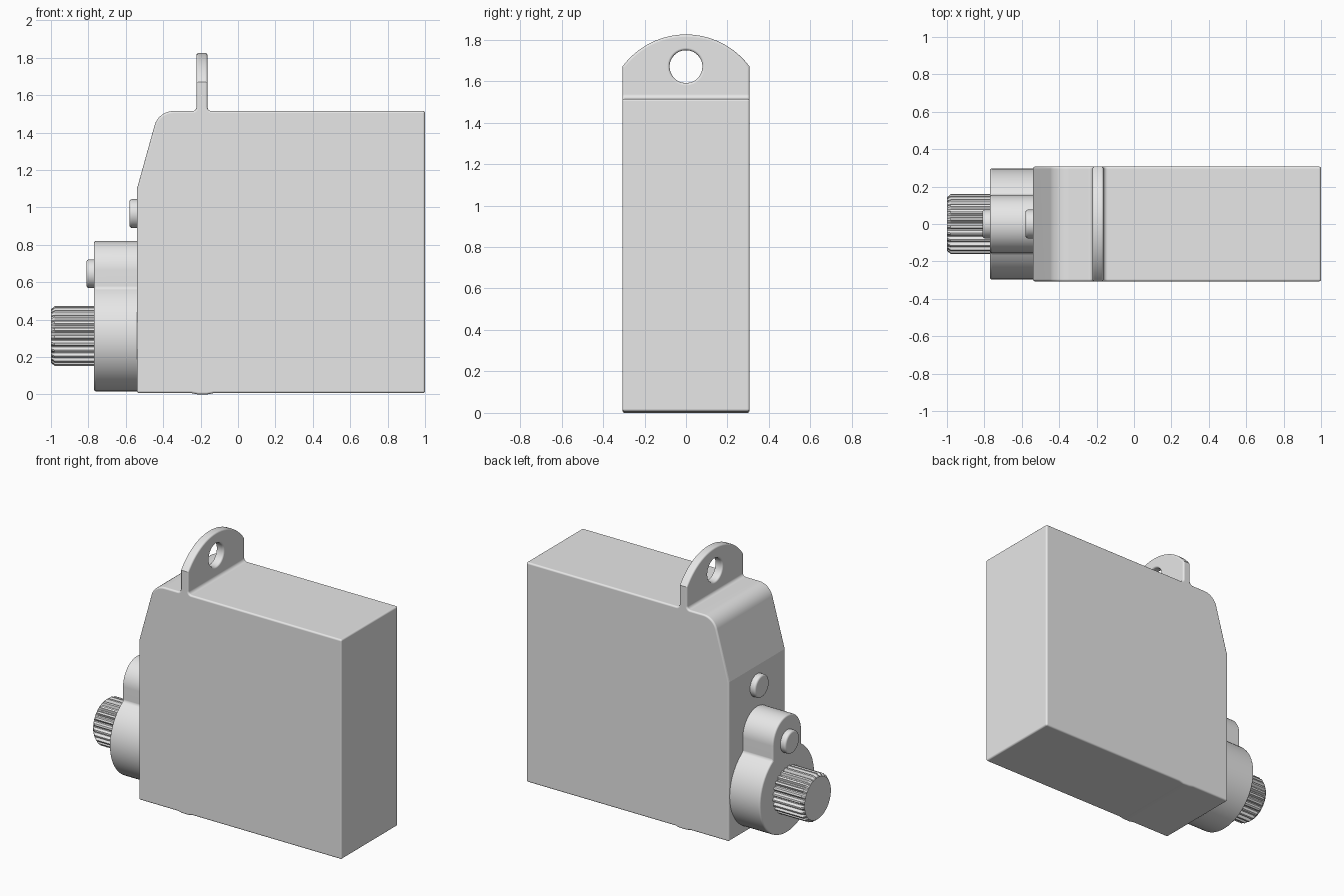
import bpy, bmesh
from math import sin, cos, pi, radians, asin, acos

cube = bpy.data.objects.get("Cube")
if cube:
    bpy.data.objects.remove(cube, do_unlink=True)

grey = bpy.data.materials.new("plain grey")
grey.use_nodes = True
grey.diffuse_color = (0.8, 0.8, 0.8, 1)
grey.node_tree.nodes["Principled BSDF"].inputs["Base Color"].default_value = (0.8, 0.8, 0.8, 1)


def arc(cu, cv, r, a0, a1, n):
    """Points on an arc, angles in radians."""
    return [(cu + r * cos(a0 + (a1 - a0) * i / n),
             cv + r * sin(a0 + (a1 - a0) * i / n)) for i in range(n + 1)]


def circle(cv, r, n=48):
    return arc(0, cv, r, 0, 2 * pi, n)[:-1]


def loft(name, sections, axis):
    """Skin equal-length outlines placed at positions along x or y."""
    bm = bmesh.new()
    rings = []
    for t, outline in sections:
        rings.append([bm.verts.new((t, u, v) if axis == "x" else (u, t, v))
                      for u, v in outline])
    for a, b in zip(rings, rings[1:]):
        for i in range(len(a)):
            j = (i + 1) % len(a)
            bm.faces.new((a[i], a[j], b[j], b[i]))
    bm.faces.new(rings[0])
    bm.faces.new(rings[-1])
    bmesh.ops.recalc_face_normals(bm, faces=bm.faces)
    mesh = bpy.data.meshes.new(name)
    bm.to_mesh(mesh)
    bm.free()
    mesh.materials.append(grey)
    ob = bpy.data.objects.new(name, mesh)
    bpy.context.collection.objects.link(ob)
    return ob


def select(ob):
    bpy.ops.object.select_all(action="DESELECT")
    ob.select_set(True)
    bpy.context.view_layer.objects.active = ob


def boolean(ob, cutter, operation):
    mod = ob.modifiers.new("cut", "BOOLEAN")
    mod.object, mod.operation, mod.solver = cutter, operation, "EXACT"
    select(ob)
    bpy.ops.object.modifier_apply(modifier=mod.name)
    bpy.data.objects.remove(cutter, do_unlink=True)


def finish(ob, bevel=0):
    """Round the hard edges and shade smooth."""
    select(ob)
    if bevel:
        mod = ob.modifiers.new("round", "BEVEL")
        mod.width, mod.segments = bevel, 7
        mod.limit_method, mod.angle_limit = "ANGLE", radians(40)
        mod.use_clamp_overlap = False
        bpy.ops.object.modifier_apply(modifier=mod.name)
    bpy.ops.object.shade_smooth_by_angle(angle=radians(14.5))
    ob.modifiers.new("normals", "WEIGHTED_NORMAL").keep_sharp = True


# Case with mounting tab: side profile trimmed by the end silhouette
tab_l, tab_r, top, base, fil = -0.222, -0.163, 1.515, 0.007, 0.022
profile = [(-0.54, base), (-0.25, base), (-0.215, 0), (-0.165, 0), (-0.13, base),
           (1.0, base), (1.0, top)]
profile += arc(tab_r + fil, top + fil, fil, -pi / 2, -pi, 8)
profile += [(tab_r, 1.9), (tab_l, 1.9)]
profile += arc(tab_l - fil, top + fil, fil, 0, -pi / 2, 8)
profile += arc(-0.345, top - 0.105, 0.105, pi / 2, radians(164.5), 8)
profile += [(-0.54, 1.10)]
case = loft("case_and_mounting_tab", [(-0.4, profile), (0.4, profile)], "y")

half, crown_r = 0.307, 0.381
spread = asin(half / crown_r)
silhouette = [(-half, -0.1), (half, -0.1)]
silhouette += arc(0, 1.444, crown_r, pi / 2 - spread, pi / 2 + spread, 24)
boolean(case, loft("trim", [(-2, silhouette), (2, silhouette)], "x"), "INTERSECT")
hole = circle(1.67, 0.079)
boolean(case, loft("hole", [(-0.5, hole), (0.1, hole)], "x"), "DIFFERENCE")
finish(case, 0.012)

# Gear housing: large round with a narrower round on top
big_r, small_r, big_z, small_z = 0.297, 0.155, 0.313, 0.665
meet = acos(small_r / big_r)
housing = arc(0, big_z, big_r, pi - meet, 2 * pi + meet, 48)
housing += arc(0, small_z, small_r, 0, pi, 24)
finish(loft("gear_housing", [(-0.77, housing), (-0.5, housing)], "x"), 0.012)

# Round buttons
for name, front, z in (("housing_button", -0.81, 0.645), ("case_button", -0.58, 0.967)):
    disc = circle(z, 0.077)
    finish(loft(name, [(front, disc), (front + 0.1, disc)], "x"), 0.014)

# Splined output shaft with a chamfered tip
teeth, tip_r, root_r, shaft_z = 25, 0.16, 0.143, 0.312


def spline(limit):
    outline = []
    for i in range(teeth):
        for step, r in ((0, root_r), (0.2, root_r), (0.45, tip_r), (0.75, tip_r)):
            a = 2 * pi * (i + step) / teeth
            r = min(r, limit)
            outline.append((r * cos(a), shaft_z + r * sin(a)))
    return outline


finish(loft("output_shaft", [(-1.0, spline(root_r)), (-0.98, spline(tip_r)),
                             (-0.7, spline(tip_r))], "x"))
